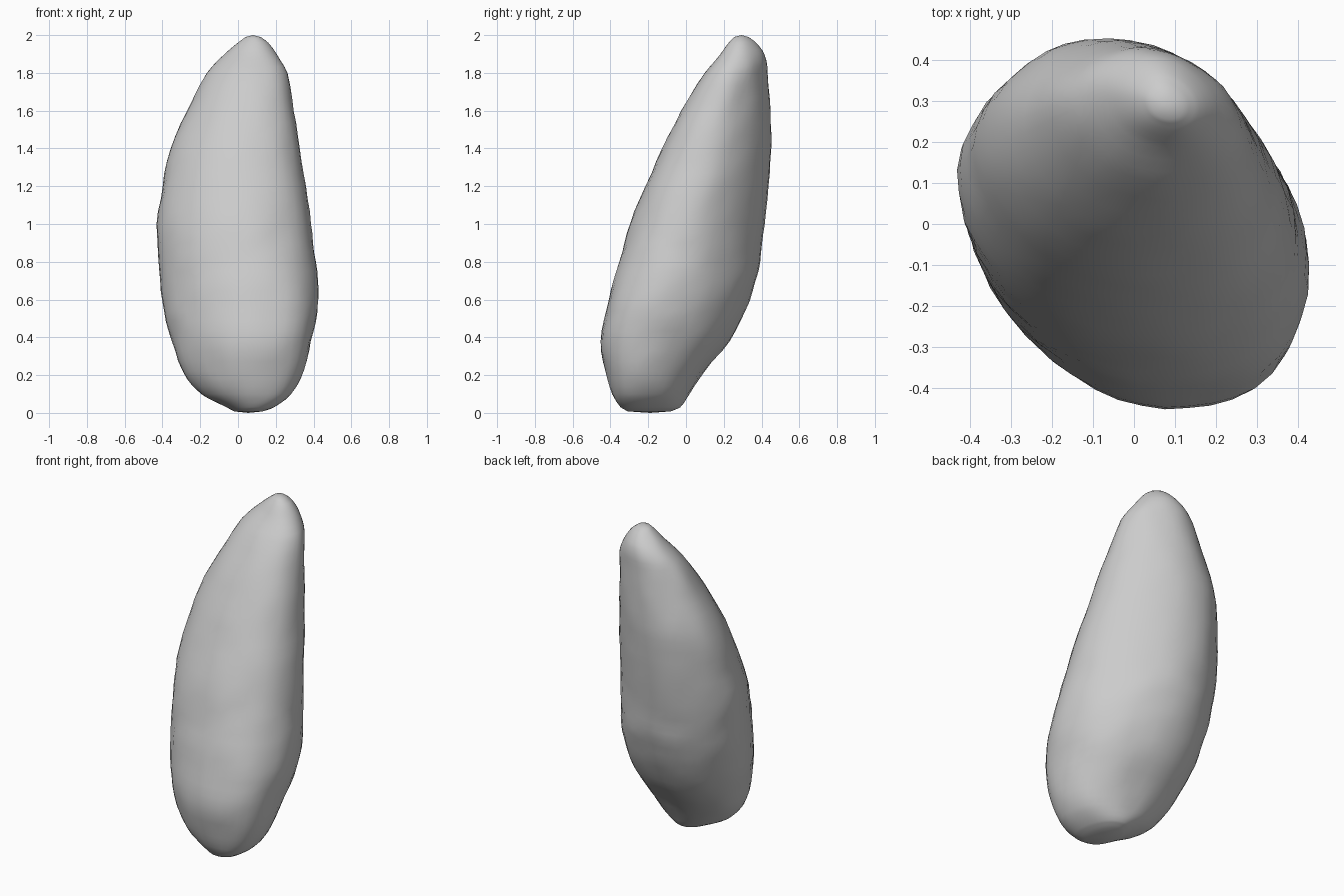
import bpy, bmesh, math
from mathutils import Vector, noise

if "Cube" in bpy.data.objects:
    bpy.data.objects.remove(bpy.data.objects["Cube"])

# Outline of the leaning boulder: z, x min, x max, y min, y max
KEYS = [
    (0.008, -0.02, 0.13, -0.31, -0.08),
    (0.03, -0.06, 0.19, -0.35, -0.03),
    (0.10, -0.19, 0.285, -0.39, 0.02),
    (0.22, -0.295, 0.345, -0.425, 0.10),
    (0.38, -0.35, 0.385, -0.452, 0.23),
    (0.54, -0.395, 0.42, -0.425, 0.315),
    (0.70, -0.412, 0.425, -0.385, 0.37),
    (0.85, -0.422, 0.405, -0.34, 0.40),
    (1.00, -0.428, 0.385, -0.295, 0.415),
    (1.20, -0.40, 0.36, -0.215, 0.437),
    (1.40, -0.36, 0.325, -0.125, 0.455),
    (1.60, -0.27, 0.295, -0.025, 0.448),
    (1.80, -0.165, 0.26, 0.10, 0.432),
    (1.90, -0.07, 0.205, 0.18, 0.415),
    (1.96, 0.0, 0.16, 0.225, 0.37),
    (1.99, 0.04, 0.12, 0.255, 0.33),
]
SIDES, STEPS, SKEW = 40, 3, 0.2
# Corner bulge (back right, back left, front left, front right) low down and higher up
LOW = (0.05, -0.02, -0.03, 0.04)
HIGH = (-0.03, -0.04, 0.03, 0.0)


def rings():
    """Smooth interpolation between the key sections."""
    n = len(KEYS)
    for i in range(n - 1):
        p = [Vector(KEYS[min(max(i + k, 0), n - 1)]) for k in (-1, 0, 1, 2)]
        h = p[2][0] - p[1][0]
        m1 = (p[2] - p[0]) * (h / (p[2][0] - p[0][0]))
        m2 = (p[3] - p[1]) * (h / (p[3][0] - p[1][0]))
        for s in range(STEPS):
            t = s / STEPS
            r = (p[1] * (2*t**3 - 3*t*t + 1) + m1 * (t**3 - 2*t*t + t)
                 + p[2] * (3*t*t - 2*t**3) + m2 * (t**3 - t*t))
            r[0] = p[1][0] + h * t
            yield r
    yield Vector(KEYS[-1])


bm = bmesh.new()
loops = []
for z, x0, x1, y0, y1 in rings():
    cx, cy, hx, hy = (x0 + x1) / 2, (y0 + y1) / 2, (x1 - x0) / 2, (y1 - y0) / 2
    up = min(1, max(0, (z - 0.4) / 0.4))
    loop = []
    for i in range(SIDES):
        a = 2 * math.pi * i / SIDES
        # skewed oval: bulges front-right and back-left
        d = Vector((math.cos(a) * hx, math.sin(a - SKEW) * hy, 0))
        # corner bulges fade out towards the four sides
        a = (a - SKEW / 2) % (2 * math.pi)
        q = int(a / (math.pi / 2)) % 4
        d *= 1 + (LOW[q] * (1 - up) + HIGH[q] * up) * math.sin(2 * a) ** 2
        p = Vector((cx, cy, z)) + d
        lump = 0.006 * noise.noise(p * 6) + 0.005 * noise.noise(p * 11)
        loop.append(bm.verts.new(p + d.normalized() * lump * min(1, d.length / 0.2)))
    loops.append(loop)

# Skin between the sections, then close the ends
for a, b in zip(loops, loops[1:]):
    for i in range(SIDES):
        j = (i + 1) % SIDES
        bm.faces.new((a[i], a[j], b[j], b[i]))
base = bm.verts.new((0.055, -0.19, 0.0))
tip = bm.verts.new((0.08, 0.293, 2.0))
for i in range(SIDES):
    j = (i + 1) % SIDES
    bm.faces.new((base, loops[0][j], loops[0][i]))
    bm.faces.new((tip, loops[-1][i], loops[-1][j]))
bmesh.ops.recalc_face_normals(bm, faces=bm.faces)

mesh = bpy.data.meshes.new("boulder")
bm.to_mesh(mesh)
bm.free()
for f in mesh.polygons:
    f.use_smooth = True
boulder = bpy.data.objects.new("boulder", mesh)
bpy.context.collection.objects.link(boulder)
